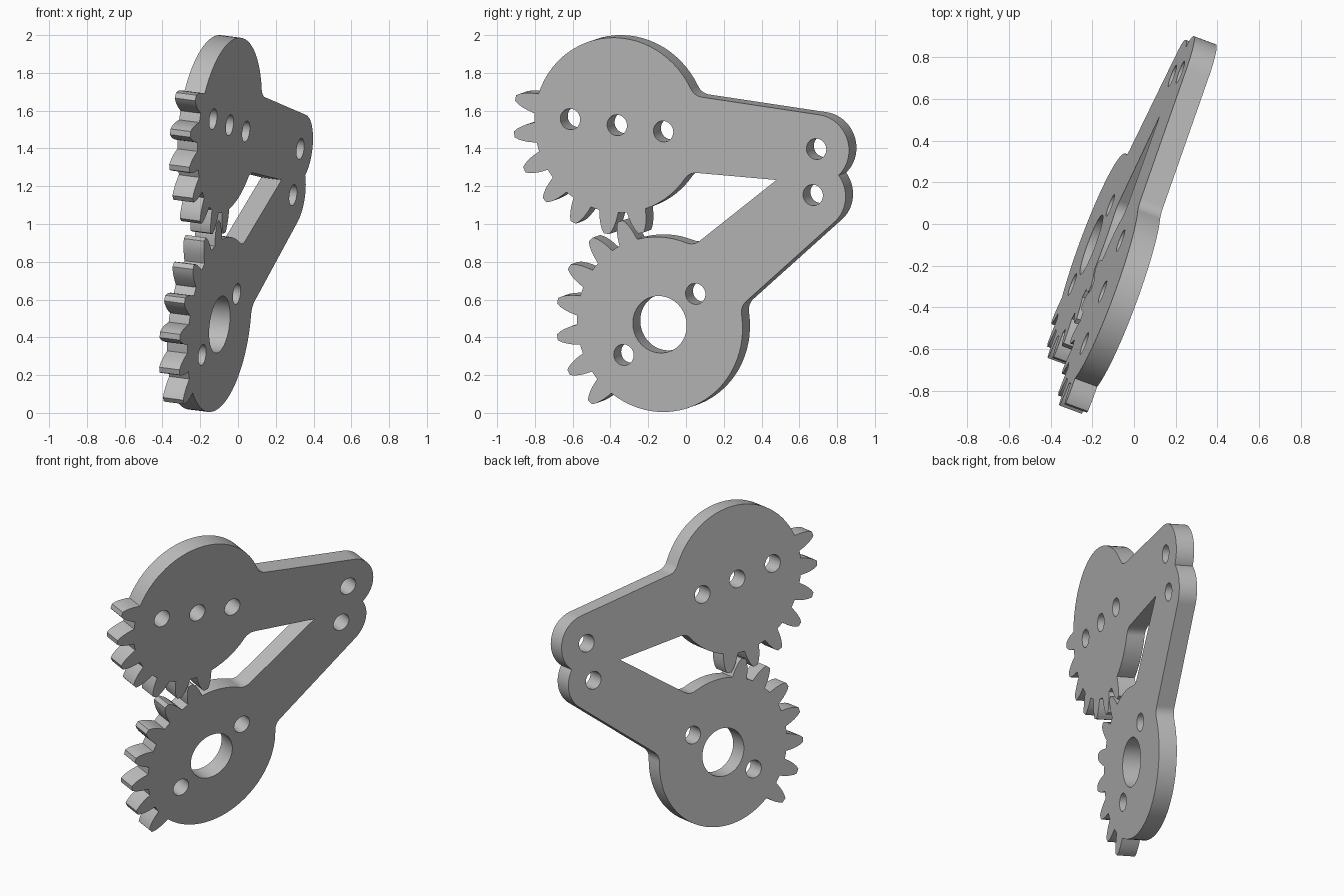
import bpy, bmesh
from math import sin, cos, asin, atan2, radians, pi, sqrt, ceil
from mathutils import Vector, Matrix

if "Cube" in bpy.data.objects:
    bpy.data.objects.remove(bpy.data.objects["Cube"])

# Both links share one tilted slab: x = X0 + 0.37 y + 0.13 z on its right face
X0, THICK = -0.107, 0.115
N = Vector((1, -0.37, -0.13)).normalized()
U = Vector((0.37, 1, 0)).normalized()
V = N.cross(U)
ORIGIN = Vector((X0, 0, 0))

BODY_R, ARM_R, END_R, FILLET = 0.467, 0.217, 0.184, 0.08
PITCH, TEETH = radians(19.2), 7
# Half a tooth, root to tip: radius and half angle in degrees
TOOTH = [(BODY_R, 6.6), (0.49, 5.9), (0.515, 5.1), (0.54, 4.1), (0.565, 2.9), (0.585, 1.5)]

steel = bpy.data.materials.new("plain grey")
steel.use_nodes = True
GREY = (0.5, 0.5, 0.5, 1)
steel.diffuse_color = GREY
steel.node_tree.nodes["Principled BSDF"].inputs["Base Color"].default_value = GREY


def in_plane(y, z):
    """Slab coordinates of the face point seen at (y, z)."""
    p = Vector((X0 + 0.37 * y + 0.13 * z, y, z)) - ORIGIN
    return Vector((p.dot(U), p.dot(V)))


def polar(r, a):
    return Vector((r * cos(a), r * sin(a)))


def arc(centre, r, a0, a1):
    steps = max(1, ceil(abs(a1 - a0) / radians(5)))
    return [centre + polar(r, a0 + (a1 - a0) * i / steps) for i in range(steps + 1)]


def angle(v):
    return atan2(v.y, v.x)


def link_outline(length, first_tooth):
    """Toothed disc at the origin with a tapered, filleted arm along +x."""
    zero = Vector((0, 0))
    lean = asin((ARM_R - END_R) / length)
    normal, along = Vector((sin(lean), cos(lean))), Vector((cos(lean), -sin(lean)))
    reach = sqrt((BODY_R + FILLET) ** 2 - (ARM_R + FILLET) ** 2)
    hub = normal * (ARM_R + FILLET) + along * reach
    touch = angle(hub)
    # Arm end and the two fillets
    end = arc(Vector((length, 0)), END_R, -angle(normal), angle(normal))
    fillet = arc(hub, FILLET, angle(-normal), touch - pi)
    mirrored = [Vector((p.x, -p.y)) for p in reversed(fillet)]
    # Disc rim, interrupted by teeth
    rim, at = [], touch
    for i in range(TEETH):
        mid = first_tooth + i * PITCH
        root = radians(TOOTH[0][1])
        rim += arc(zero, BODY_R, at, mid - root)[1:-1]
        rim += [polar(r, mid - radians(h)) for r, h in TOOTH]
        rim += [polar(r, mid + radians(h)) for r, h in reversed(TOOTH)]
        at = mid + root
    rim += arc(zero, BODY_R, at, 2 * pi - touch)[1:-1]
    return end + fillet + rim + mirrored


def make_link(name, centre, tip, first_tooth, holes):
    c, e = in_plane(*centre), in_plane(*tip)
    turn = angle(e - c)
    rot = Matrix.Rotation(turn, 2)
    loops = [[c + rot @ p for p in link_outline((e - c).length, radians(first_tooth) - turn)]]
    loops += [arc(in_plane(*pos), r, 0, 2 * pi)[:-1] for pos, r in holes]

    curve = bpy.data.curves.new(name, "CURVE")
    curve.dimensions, curve.fill_mode, curve.extrude = "2D", "BOTH", THICK / 2
    for loop in loops:
        spline = curve.splines.new("POLY")
        spline.points.add(len(loop) - 1)
        for point, p in zip(spline.points, loop):
            point.co = (p.x, p.y, 0, 1)
        spline.use_cyclic_u = True
    obj = bpy.data.objects.new(name, curve)
    bpy.context.collection.objects.link(obj)
    frame = Matrix((U, V, N)).transposed().to_4x4()
    obj.matrix_world = Matrix.Translation(ORIGIN - N * THICK / 2) @ frame

    bpy.ops.object.select_all(action="DESELECT")
    obj.select_set(True)
    bpy.context.view_layer.objects.active = obj
    bpy.ops.object.convert(target="MESH")
    obj = bpy.context.view_layer.objects.active
    bm = bmesh.new()
    bm.from_mesh(obj.data)
    bmesh.ops.remove_doubles(bm, verts=bm.verts, dist=0.0002)
    bmesh.ops.recalc_face_normals(bm, faces=bm.faces)
    bm.to_mesh(obj.data)
    bm.free()
    obj.data.materials.clear()
    obj.data.materials.append(steel)
    bpy.ops.object.shade_smooth_by_angle(angle=radians(25))


PIN = 0.056
# Upper link: three holes across the disc and one at the arm end
upper, upper_tip = (-0.365, 1.523), (0.69, 1.397)
make_link("upper_gear_link", upper, upper_tip, 165.6,
          [(upper, PIN), ((-0.613, 1.555), PIN), ((-0.12, 1.49), PIN), (upper_tip, PIN)])

# Lower link: large bore flanked by two small holes, and one at the arm end
lower, lower_tip = (-0.139, 0.468), (0.672, 1.153)
make_link("lower_gear_link", lower, lower_tip, 109.9,
          [(lower, 0.152), ((0.05, 0.63), PIN), ((-0.33, 0.307), PIN), (lower_tip, PIN)])
